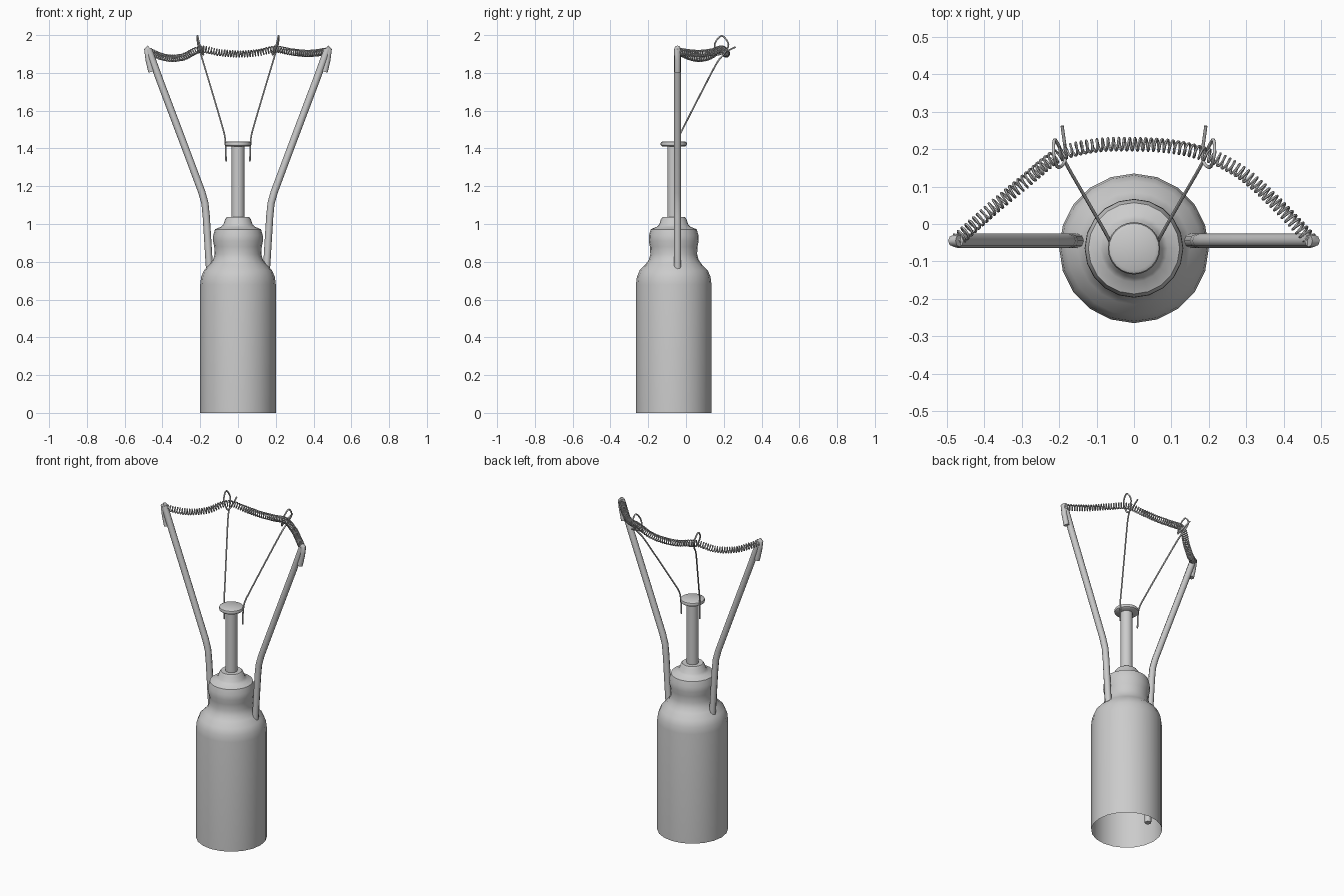
import bpy, bmesh, math
from mathutils import Vector

if "Cube" in bpy.data.objects:
    bpy.data.objects.remove(bpy.data.objects["Cube"])

AXIS_Y = -0.065


def smooth(obj, angle=40):
    bpy.ops.object.select_all(action='DESELECT')
    obj.select_set(True)
    bpy.context.view_layer.objects.active = obj
    bpy.ops.object.shade_smooth_by_angle(angle=math.radians(angle))


def lathe(name, profile, sides):
    bm = bmesh.new()
    verts = [bm.verts.new((r, 0, z)) for r, z in profile]
    edges = [bm.edges.new(p) for p in zip(verts, verts[1:])]
    bmesh.ops.spin(bm, geom=verts + edges, cent=(0, 0, 0), axis=(0, 0, 1),
                   angle=math.tau, steps=sides)
    bmesh.ops.remove_doubles(bm, verts=bm.verts, dist=1e-5)
    bmesh.ops.recalc_face_normals(bm, faces=bm.faces)
    me = bpy.data.meshes.new(name)
    bm.to_mesh(me)
    bm.free()
    obj = bpy.data.objects.new(name, me)
    obj.location.y = AXIS_Y
    bpy.context.collection.objects.link(obj)
    smooth(obj)
    return obj


def spline(points, steps):
    """Catmull-Rom samples through the points."""
    p = [Vector(q) for q in points]
    p = [2 * p[0] - p[1]] + p + [2 * p[-1] - p[-2]]
    out = []
    for i in range(1, len(p) - 2):
        a, b, c, d = p[i - 1:i + 3]
        for s in range(steps):
            t = s / steps
            out.append(0.5 * (2 * b + (c - a) * t + (2 * a - 5 * b + 4 * c - d) * t**2
                              + (3 * b - a - 3 * c + d) * t**3))
    return out + [p[-2]]


def tube(name, points, radius, resolution=2):
    cu = bpy.data.curves.new(name, 'CURVE')
    cu.dimensions = '3D'
    cu.bevel_depth = radius
    cu.bevel_resolution = resolution
    cu.use_fill_caps = True
    sp = cu.splines.new('POLY')
    sp.points.add(len(points) - 1)
    for pt, co in zip(sp.points, points):
        pt.co = (*co, 1)
    obj = bpy.data.objects.new(name, cu)
    bpy.context.collection.objects.link(obj)
    bpy.ops.object.select_all(action='DESELECT')
    obj.select_set(True)
    bpy.context.view_layer.objects.active = obj
    bpy.ops.object.convert(target='MESH')
    smooth(bpy.context.object, 50)


# Glass stem: open-bottomed body, shoulder and neck
lathe("stem_body", [(0.2, 0), (0.2, 0.68), (0.195, 0.72), (0.18, 0.755), (0.15, 0.785),
                    (0.132, 0.81), (0.124, 0.84), (0.126, 0.88), (0.132, 0.91),
                    (0.131, 0.94), (0.122, 0.972), (0.09, 0.985), (0.077, 0.997),
                    (0.068, 1.025), (0.06, 1.036), (0.034, 1.036)], 20)

# Central rod with its button
lathe("stem_rod", [(0.034, 1.03), (0.034, 1.415)], 20)
lathe("rod_button", [(0, 1.41), (0.06, 1.41), (0.068, 1.416), (0.07, 1.425),
                     (0.067, 1.433), (0.058, 1.438), (0, 1.438)], 24)

for side, s in (("left", -1), ("right", 1)):
    # Thick lead running up from inside the body, folded over at its tip
    lead = [(0.14, 0.09), (0.143, 0.70), (0.152, 0.78), (0.168, 1.04), (0.175, 1.11),
            (0.192, 1.17), (0.278, 1.40), (0.41, 1.75), (0.474, 1.925)]
    tube(side + "_lead", [(s * x, -0.045, z) for x, z in lead], 0.019)
    hook = [(0.467, 1.932), (0.482, 1.92), (0.474, 1.87), (0.459, 1.805)]
    tube(side + "_lead_hook", [(s * x, -0.045, z) for x, z in hook], 0.016)
    # Thin support wire that loops once around the filament
    wire = [(0.063, -0.045, 1.33), (0.066, -0.043, 1.42), (0.071, -0.033, 1.47),
            (0.087, -0.004, 1.53), (0.137, 0.083, 1.70), (0.182, 0.162, 1.85),
            (0.197, 0.2, 1.90), (0.212, 0.225, 1.95), (0.215, 0.19, 1.996),
            (0.205, 0.153, 1.955), (0.188, 0.162, 1.90), (0.183, 0.19, 1.903),
            (0.192, 0.262, 1.937)]
    tube(side + "_support_wire", spline([(s * x, y, z) for x, y, z in wire], 6), 0.0045)

# Coiled filament wound along a sagging path
path = spline([(-0.475, -0.045, 1.915), (-0.38, 0.04, 1.88), (-0.29, 0.115, 1.885),
               (-0.2, 0.185, 1.925), (-0.1, 0.21, 1.908), (0, 0.213, 1.9),
               (0.1, 0.207, 1.906), (0.2, 0.183, 1.925), (0.29, 0.135, 1.91),
               (0.38, 0.055, 1.903), (0.475, -0.045, 1.915)], 20)
lengths = [0]
for a, b in zip(path, path[1:]):
    lengths.append(lengths[-1] + (b - a).length)
TURNS, STEPS = 80, 14
coil, j = [], 0
for i in range(TURNS * STEPS + 1):
    d = lengths[-1] * i / (TURNS * STEPS)
    while j < len(path) - 2 and lengths[j + 1] < d:
        j += 1
    t = (d - lengths[j]) / (lengths[j + 1] - lengths[j])
    tangent = (path[j + 1] - path[j]).normalized()
    across = tangent.cross(Vector((0, 0, 1))).normalized()
    up = across.cross(tangent)
    ang = math.tau * i / STEPS
    coil.append(path[j].lerp(path[j + 1], t)
                + 0.0165 * (math.cos(ang) * across + math.sin(ang) * up))
tube("filament_coil", coil, 0.0035, 1)
